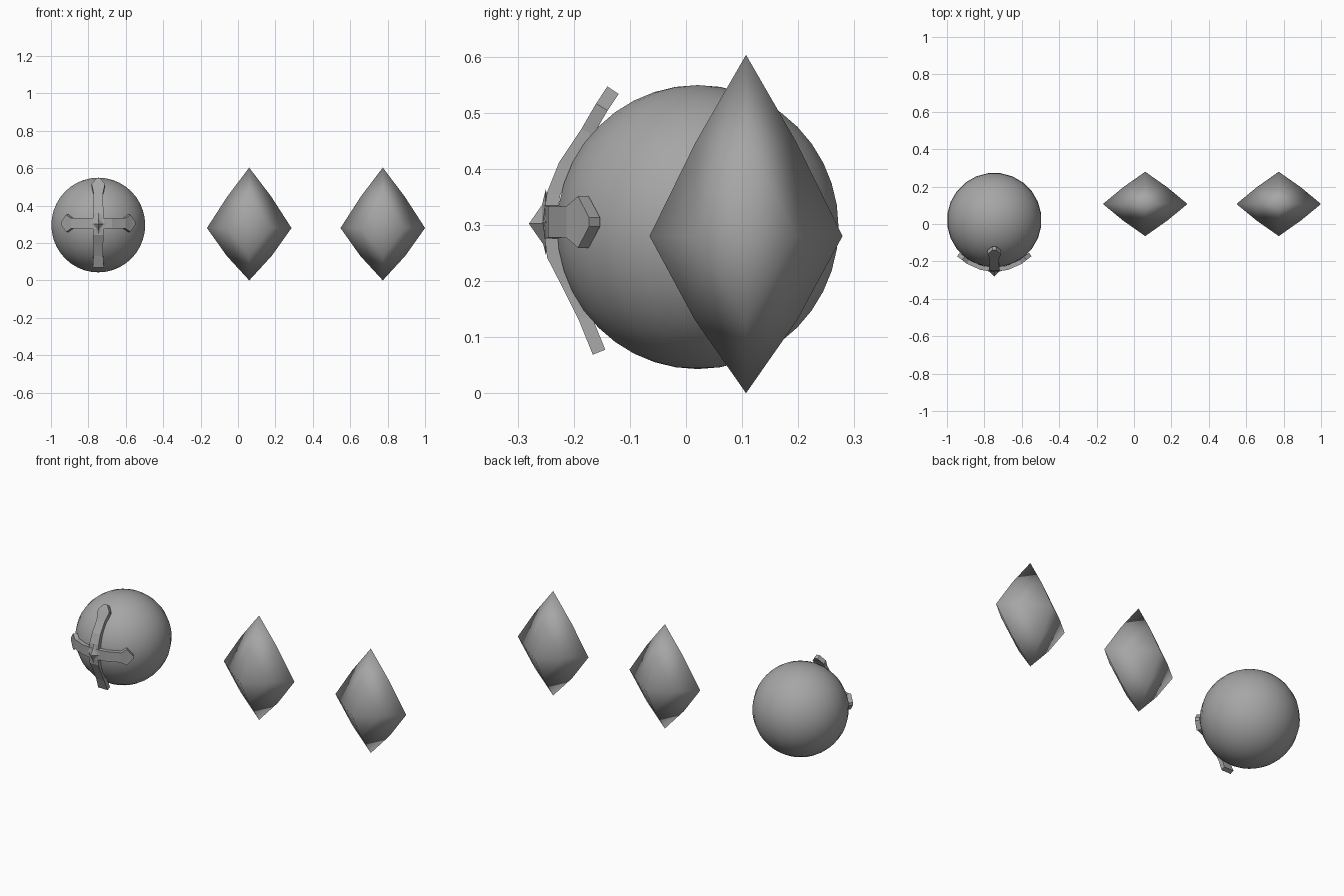
import bpy
import bmesh
from math import pi
from mathutils import Vector, Matrix

cube = bpy.data.objects.get("Cube")
if cube:
    bpy.data.objects.remove(cube, do_unlink=True)

# One plain grey for everything
grey = bpy.data.materials.new("plain grey")
grey.use_nodes = True
tone = (0.38, 0.38, 0.38, 1)
grey.diffuse_color = tone
grey.node_tree.nodes["Principled BSDF"].inputs["Base Color"].default_value = tone

ORB_X, ARM_Z = -0.747, 0.305


def finish(name, bm, location, smooth=False):
    bmesh.ops.recalc_face_normals(bm, faces=bm.faces)
    for face in bm.faces:
        face.smooth = smooth
    mesh = bpy.data.meshes.new(name)
    bm.to_mesh(mesh)
    bm.free()
    mesh.materials.append(grey)
    obj = bpy.data.objects.new(name, mesh)
    obj.location = location
    bpy.context.collection.objects.link(obj)
    return obj


def crystal(name, location, rx, ry, top, bottom, swell=0, smooth=False):
    """Eight-sided crystal, its edges swelling a little at their middles."""
    tips = [Vector(p) for p in ((rx, 0, 0), (-rx, 0, 0), (0, ry, 0),
                                (0, -ry, 0), (0, 0, top), (0, 0, -bottom))]
    points = list(tips)
    if swell:
        for i, a in enumerate(tips):
            for b in tips[i + 1:]:
                if abs(a.dot(b)) < 1e-6:
                    extra = 1.6 if (a + b).z < 0 else 1
                    points.append((a + b) / 2 * (1 + swell * extra))
    bm = bmesh.new()
    for p in points:
        bm.verts.new(p)
    bmesh.ops.convex_hull(bm, input=bm.verts)
    return finish(name, bm, location, smooth)


def arm(name, rows, direction):
    """Bent strip; each row is distance from the middle, depth, half width."""
    along = Vector(direction)
    across = along.cross(Vector((0, 1, 0)))
    bm = bmesh.new()
    previous = None
    for distance, depth, half in rows:
        spine = along * distance + Vector((0, depth, 0))
        pair = [bm.verts.new(spine + across * s * half) for s in (-1, 1)]
        if previous:
            bm.faces.new((previous[0], previous[1], pair[1], pair[0]))
        previous = pair
    obj = finish(name, bm, (ORB_X, 0, ARM_Z))
    thick = obj.modifiers.new("thickness", "SOLIDIFY")
    thick.thickness = 0.024
    thick.offset = 0


# Round orb
bm = bmesh.new()
bmesh.ops.create_uvsphere(bm, u_segments=24, v_segments=20, radius=0.253,
                          matrix=Matrix.Rotation(pi / 24, 4, "Z"))
finish("orb", bm, (ORB_X, 0.021, 0.296), smooth=True)

# Cross wrapped over the front of the orb
arm("cross_top_arm", [(0, -0.243, 0.03), (0.05, -0.236, 0.028),
                      (0.10, -0.216, 0.026), (0.16, -0.176, 0.026),
                      (0.205, -0.15, 0.036), (0.235, -0.13, 0.01)], (0, 0, 1))
arm("cross_bottom_arm", [(0, -0.243, 0.03), (0.06, -0.236, 0.028),
                         (0.11, -0.21, 0.026), (0.17, -0.18, 0.026),
                         (0.232, -0.155, 0.03)], (0, 0, -1))
side_rows = [(0, -0.243, 0.03), (0.07, -0.234, 0.028), (0.14, -0.203, 0.028),
             (0.165, -0.183, 0.046), (0.192, -0.163, 0.008)]
for side, sign in (("left", 1), ("right", -1)):
    arm(f"cross_{side}_arm", side_rows, (sign, 0, 0))

# Jewel at the middle of the cross
crystal("jewel_setting", (ORB_X, -0.25, ARM_Z), 0.041, 0.014, 0.058, 0.058)
crystal("jewel", (ORB_X, -0.25, ARM_Z - 0.003), 0.03, 0.03, 0.043, 0.043)

# Two matching crystals
for name, x in (("middle_crystal", 0.06), ("left_crystal", 0.774)):
    crystal(name, (x, 0.107, 0.28), 0.226, 0.172, 0.323, 0.28,
            swell=0.04, smooth=True)
